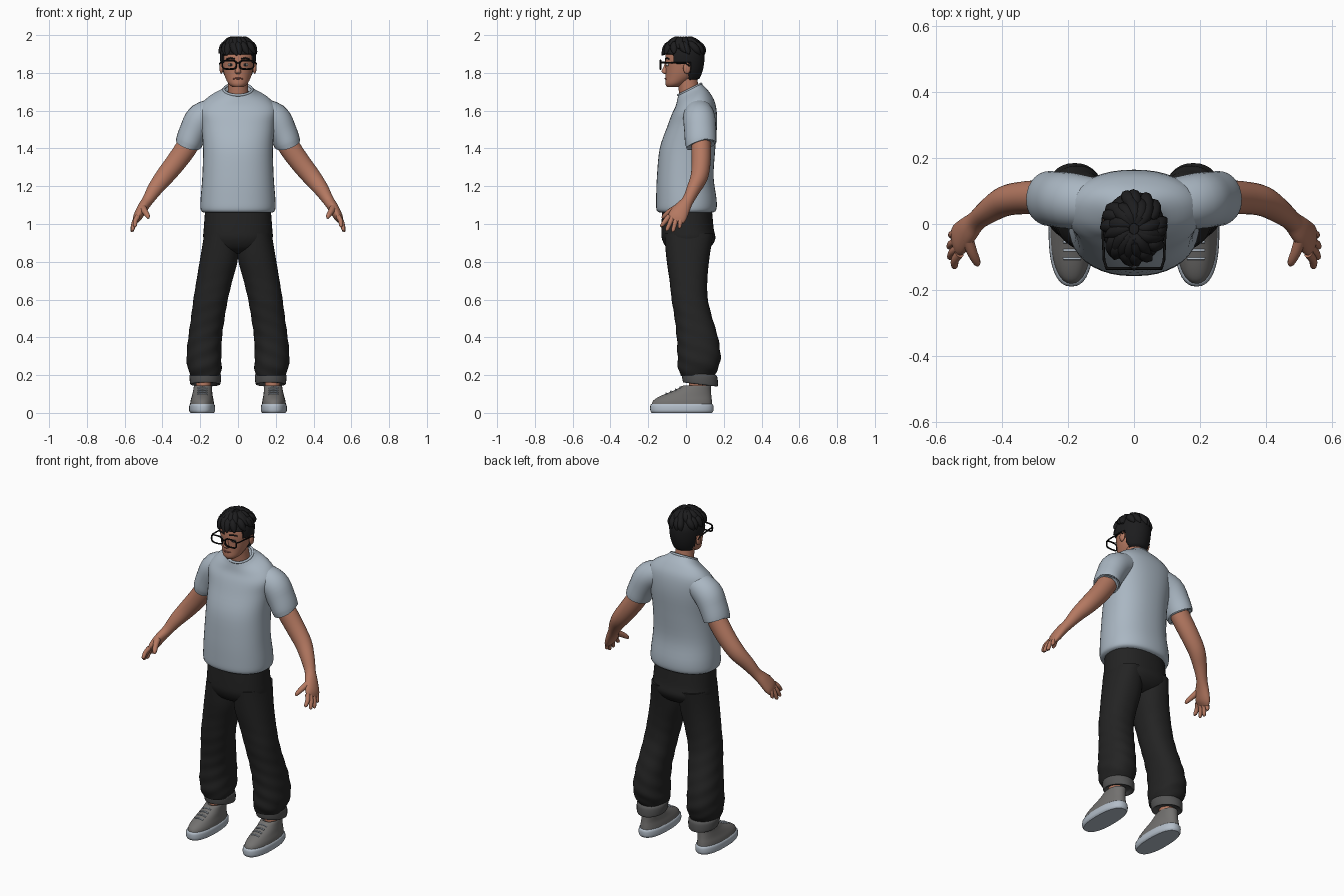
import bpy, bmesh, math, random
from mathutils import Vector

cube = bpy.data.objects.get("Cube")
if cube:
    bpy.data.objects.remove(cube, do_unlink=True)
random.seed(4)


def material(name, r, g, b):
    m = bpy.data.materials.new(name)
    m.use_nodes = True
    m.diffuse_color = (r, g, b, 1)
    bsdf = m.node_tree.nodes["Principled BSDF"]
    bsdf.inputs["Base Color"].default_value = (r, g, b, 1)
    bsdf.inputs["Roughness"].default_value = 0.8
    return m


SKIN = material("skin", 0.46, 0.19, 0.12)
HAIR = material("black hair", 0.012, 0.012, 0.013)
SHIRT = material("pale blue grey cotton", 0.40, 0.47, 0.54)
PANTS = material("charcoal cloth", 0.017, 0.017, 0.017)
CUFF = material("dark grey cuff", 0.09, 0.09, 0.09)
SHOE = material("grey canvas", 0.17, 0.165, 0.16)
SOLE = material("light rubber", 0.45, 0.51, 0.58)
FRAME = material("black frame", 0.005, 0.005, 0.005)
LIPS = material("lips", 0.30, 0.10, 0.075)
EYE = material("eye white", 0.6, 0.58, 0.55)


def finish(name, bm, mat):
    bmesh.ops.recalc_face_normals(bm, faces=bm.faces)
    me = bpy.data.meshes.new(name)
    bm.to_mesh(me)
    bm.free()
    me.materials.append(mat)
    me.shade_smooth()
    me.set_sharp_from_angle(angle=math.radians(50))
    ob = bpy.data.objects.new(name, me)
    bpy.context.collection.objects.link(ob)
    return ob


def spline(rows, steps):
    """Smooth curve through rows of equal length."""
    out = []
    for i in range(len(rows) - 1):
        p0, p1, p2 = rows[max(i - 1, 0)], rows[i], rows[i + 1]
        p3 = rows[min(i + 2, len(rows) - 1)]
        for k in range(steps):
            t = k / steps
            out.append([b + 0.5 * t * (c - a + t * (2 * a - 5 * b + 4 * c - d + t * (3 * (b - c) + d - a)))
                        for a, b, c, d in zip(p0, p1, p2, p3)])
    return out + [list(rows[-1])]


def loft(name, rows, mat, side=1, n=28, steps=4, power=2.0, level=True, ripple=0.0):
    """Skin over rings (x, y, z, half width, half depth, slope); level rings or rings across the path."""
    rows = spline([tuple(r) + (0,) * (6 - len(r)) for r in rows], steps)
    bm = bmesh.new()
    rings = []
    for i, (x, y, z, a, b, slope) in enumerate(rows):
        centre = Vector((x, y, z))
        u, v = Vector((1, 0, 0)), Vector((0, 1, slope))
        if not level:
            t = (Vector(rows[min(i + 1, len(rows) - 1)][:3]) - Vector(rows[max(i - 1, 0)][:3])).normalized()
            v = Vector((0, 1, 0)) if abs(t.y) < 0.95 else Vector((0, 0, 1))
            v = (v - t * v.dot(t)).normalized()
            u = v.cross(t)
        ring = []
        for k in range(n):
            w = math.tau * k / n
            c, s = (math.copysign(abs(f) ** (2 / power), f) for f in (math.cos(w), math.sin(w)))
            g = 1 + ripple * math.sin(3 * w + 75 * z) * min(1, max(0, 1.2 - 1.5 * z))
            p = centre + u * (a * c * g) + v * (b * s * g)
            ring.append(bm.verts.new((p.x * side, p.y, p.z)))
        rings.append(ring)
    for r, q in zip(rings, rings[1:]):
        for k in range(n):
            j = (k + 1) % n
            bm.faces.new((r[k], r[j], q[j], q[k]))
    bm.faces.new(rings[0])
    bm.faces.new(rings[-1])
    return finish(name, bm, mat)


def ball(name, centre, size, mat):
    bm = bmesh.new()
    bmesh.ops.create_uvsphere(bm, u_segments=16, v_segments=10, radius=1)
    for v in bm.verts:
        v.co = Vector(centre) + Vector(a * b for a, b in zip(v.co, size))
    return finish(name, bm, mat)


def wire(name, points, radius, mat, closed=False):
    cu = bpy.data.curves.new(name, "CURVE")
    cu.dimensions = "3D"
    cu.bevel_depth, cu.bevel_resolution, cu.use_fill_caps = radius, 2, True
    sp = cu.splines.new("POLY")
    sp.points.add(len(points) - 1)
    for p, co in zip(sp.points, points):
        p.co = (*co, 1)
    sp.use_cyclic_u = closed
    cu.materials.append(mat)
    ob = bpy.data.objects.new(name, cu)
    bpy.context.collection.objects.link(ob)


# Shirt body and collar
loft("shirt_body", [
    (0, 0, 1.06, .18, .14), (0, .002, 1.075, .197, .158), (0, .002, 1.13, .198, .16),
    (0, -.004, 1.25, .189, .15), (0, .008, 1.4, .185, .147), (0, .033, 1.53, .195, .132, .1),
    (0, .04, 1.61, .203, .115, .25), (0, .035, 1.66, .165, .09, .4), (0, .024, 1.695, .1, .07, .5),
    (0, .02, 1.712, .075, .06, .5), (0, .018, 1.69, .057, .05, .5)], SHIRT, n=40, power=2.25)
wire("shirt_collar", [(.075 * math.cos(w), .02 + .06 * math.sin(w), 1.712 + .03 * math.sin(w))
                      for w in (math.tau * k / 32 for k in range(32))], .007, SHIRT, True)

# Trouser seat
loft("trouser_seat", [
    (0, .005, 1.1, .172, .13), (0, .008, .98, .181, .138), (0, .014, .92, .182, .141),
    (0, .012, .87, .15, .11), (0, .01, .845, .08, .06)], PANTS, n=40, power=2.3)

for side, label in ((1, "left_"), (-1, "right_")):
    # Sleeve, arm and hand
    loft(label + "sleeve", [
        (.1, .06, 1.60, .07, .075), (.19, .07, 1.56, .083, .085), (.235, .075, 1.49, .076, .084),
        (.262, .078, 1.425, .07, .082), (.259, .078, 1.432, .058, .068)], SHIRT, side, level=False)
    loft(label + "arm", [
        (.22, .078, 1.5, .055, .052), (.27, .08, 1.41, .057, .052), (.33, .08, 1.325, .054, .05),
        (.39, .07, 1.25, .049, .046), (.44, .04, 1.185, .04, .037), (.478, .01, 1.125, .03, .031),
        (.505, -.018, 1.085, .028, .042), (.53, -.045, 1.04, .024, .05), (.543, -.06, 1.015, .012, .042)],
        SKIN, side, level=False)
    tips = [(.545, -.128, .985), (.558, -.1, .965), (.56, -.068, .96), (.555, -.034, .978)]
    for i, (x, y, z) in enumerate(tips):
        base = Vector((.53, -.09 + .021 * i, 1.04))
        mid = (base + Vector((x, y, z))) / 2 + Vector((.006, 0, .004))
        loft(label + "finger_%d" % (i + 1), [
            (*base, .014, .014), (*mid, .0125, .0125), (x, y, z + .006, .01, .01), (x, y, z, .004, .004)],
            SKIN, side, n=10, level=False)
    loft(label + "thumb", [
        (.508, -.04, 1.09, .02, .018), (.492, -.085, 1.065, .016, .016),
        (.478, -.115, 1.042, .012, .012), (.475, -.125, 1.03, .005, .005)], SKIN, side, n=12, level=False)

    # Trouser leg with soft folds, turned-up cuff, ankle
    loft(label + "trouser_leg", [
        (.09, .015, .95, .088, .13), (.1, .01, .82, .1, .114), (.125, .013, .7, .095, .1),
        (.145, .02, .6, .091, .096), (.16, .04, .5, .089, .1), (.174, .06, .4, .089, .109),
        (.18, .069, .3, .092, .114), (.177, .065, .24, .09, .107), (.173, .06, .195, .076, .088)],
        PANTS, side, n=36, steps=8, power=2.25, ripple=.025)
    loft(label + "trouser_cuff", [
        (.173, .07, .212, .074, .086, -.12), (.173, .072, .2, .083, .094, -.12), (.173, .075, .165, .082, .094, -.12),
        (.173, .076, .15, .076, .088, -.12), (.173, .075, .165, .055, .065, -.12)], CUFF, side)
    loft(label + "ankle", [(.18, .065, .22, .04, .046), (.184, .065, .1, .04, .05)], SKIN, side)

    # Shoe: sole, upper and laces
    loft(label + "shoe_sole", [
        (.19, -.022, 0, .062, .16), (.19, -.022, .012, .069, .167),
        (.19, -.022, .038, .068, .167), (.19, -.022, .048, .062, .16)], SOLE, side, n=40, power=2.4)
    loft(label + "shoe_upper", [
        (.19, -.022, .04, .064, .161), (.19, -.018, .065, .061, .155), (.189, 0, .09, .055, .134),
        (.187, .036, .12, .05, .096), (.185, .06, .146, .047, .071), (.185, .062, .135, .038, .055)],
        SHOE, side, n=36, power=2.2)
    for i in range(4):
        y, z = -.105 + .025 * i, .104 + .011 * i
        wire(label + "shoe_lace_%d" % (i + 1), [
            (side * (.188 + dx), y, z - 9 * dx * dx) for dx in (-.026, -.013, 0, .013, .026)], .004, SOLE)

    # Eye, brow, ear
    ball(label + "eye", (side * .038, -.098, 1.843), (.016, .008, .008), EYE)
    ball(label + "iris", (side * .038, -.104, 1.843), (.007, .004, .007), HAIR)
    wire(label + "eyebrow", [(side * x, y, z) for x, y, z in
                             ((.016, -.108, 1.874), (.038, -.104, 1.879), (.06, -.09, 1.874))], .004, HAIR)
    ball(label + "ear", (side * .088, .005, 1.825), (.01, .02, .03), SKIN)

    # Spectacles: rim and temple
    rim = []
    for k in range(32):
        c, s = math.cos(math.tau * k / 32), math.sin(math.tau * k / 32)
        rim.append((side * (.046 + .037 * math.copysign(abs(c) ** .6, c)), -.135,
                    1.843 + .023 * math.copysign(abs(s) ** .6, s)))
    wire(label + "spectacle_rim", rim, .0045, FRAME, True)
    wire(label + "spectacle_temple", [(side * x, y, z) for x, y, z in
         ((.083, -.135, 1.855), (.091, -.11, 1.855), (.096, .0, 1.85), (.094, .02, 1.835))], .004, FRAME)
wire("spectacle_bridge", [(-.011, -.135, 1.85), (0, -.137, 1.853), (.011, -.135, 1.85)], .004, FRAME)

# Neck, head, nose, mouth
loft("neck", [(0, .03, 1.64, .06, .06), (0, .014, 1.72, .053, .054), (0, .002, 1.8, .05, .053)], SKIN)
loft("head", [
    (0, -.07, 1.725, .028, .03), (0, -.056, 1.742, .05, .053), (0, -.03, 1.78, .069, .078),
    (0, -.02, 1.82, .08, .088), (0, -.015, 1.87, .087, .095), (0, -.012, 1.92, .08, .09),
    (0, -.01, 1.955, .055, .065), (0, -.01, 1.97, .02, .02)], SKIN, n=36)
loft("nose", [
    (0, -.1, 1.862, .007, .008), (0, -.106, 1.835, .009, .012), (0, -.11, 1.81, .015, .02),
    (0, -.108, 1.799, .015, .016), (0, -.104, 1.794, .008, .008)], SKIN, n=14)
wire("lips", [(-.024, -.1, 1.769), (-.012, -.107, 1.771), (0, -.109, 1.77),
              (.012, -.107, 1.771), (.024, -.1, 1.769)], .0045, LIPS)


# Hair: a cap tucked in below the hairline, then overlapping locks
def scalp(az, polar, scale=1.0):
    d = Vector((math.sin(polar) * math.sin(az), -math.sin(polar) * math.cos(az), math.cos(polar)))
    return Vector((d.x * .095, d.y * (.113 if d.y > 0 else .104), d.z * (.098 if d.z > 0 else .18))) * scale \
        + Vector((0, -.015, 1.885))


bm = bmesh.new()
bmesh.ops.create_uvsphere(bm, u_segments=48, v_segments=40, radius=1)
for v in bm.verts:
    p = scalp(math.atan2(v.co.x, -v.co.y), math.acos(max(-1, min(1, v.co.z))))
    hairline = 1.895 if p.y < -.075 else 1.85 if p.y < .02 else 1.76
    if p.z < hairline:
        p.x, p.y = p.x * .7, -.01 + (p.y + .01) * .7
        p.z = max(p.z, 1.76)
    v.co = p
finish("hair_cap", bm, HAIR)

for i in range(30):
    az = math.tau * (i + random.uniform(-.3, .3)) / 15
    front = math.cos(az) > -.2
    start = .15 if i < 15 else .65
    end = random.uniform(.95, 1.2) if i < 15 else random.uniform(1.3, 1.5) if front else 1.45
    twist = random.uniform(.15, .5)
    path = []
    for t, width, lift in ((0, .012, .95), (.3, .021, .97), (.7, .019, .98), (1, .004, 1.08 if front else 1.0)):
        path.append((*scalp(az + twist * t, start + (end - start) * t, lift), width, width))
    loft("hair_lock_%d" % (i + 1), path, HAIR, n=8, steps=3, level=False)
